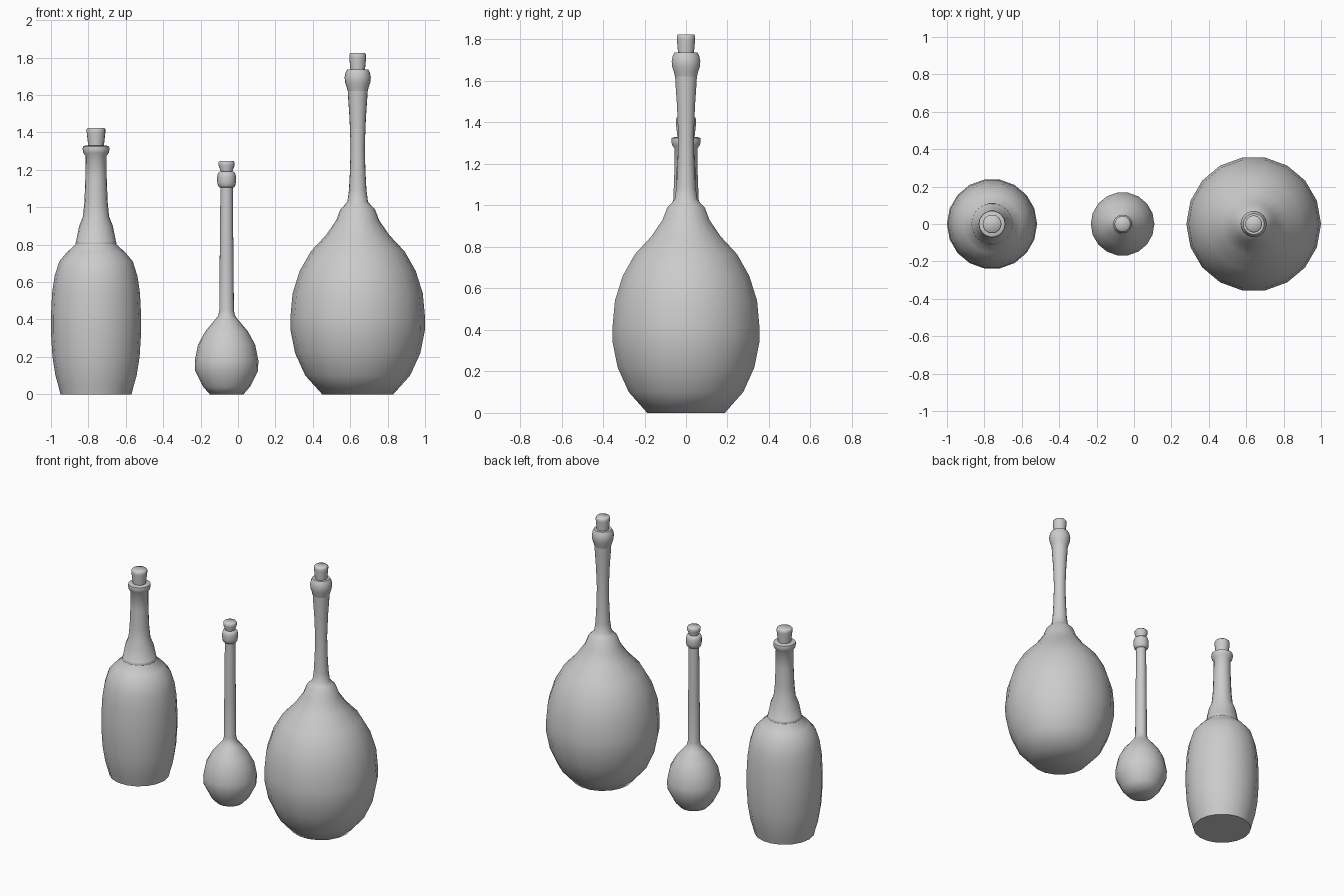
import bpy, bmesh, math

SIDES = 18


def lathe(name, cx, profile):
    """Revolve (radius, height) points around a vertical axis and cap both ends."""
    bm = bmesh.new()
    rings = []
    for r, z in profile:
        rings.append([bm.verts.new((cx + r * math.cos(2 * math.pi * i / SIDES),
                                    r * math.sin(2 * math.pi * i / SIDES), z))
                      for i in range(SIDES)])
    for a, b in zip(rings, rings[1:]):
        for i in range(SIDES):
            j = (i + 1) % SIDES
            bm.faces.new((a[i], a[j], b[j], b[i]))
    bm.faces.new(rings[0][::-1])
    bm.faces.new(rings[-1])
    mesh = bpy.data.meshes.new(name)
    bm.to_mesh(mesh)
    bm.free()
    obj = bpy.data.objects.new(name, mesh)
    bpy.context.collection.objects.link(obj)
    bpy.ops.object.select_all(action='DESELECT')
    obj.select_set(True)
    bpy.context.view_layer.objects.active = obj
    bpy.ops.object.shade_smooth_by_angle(angle=math.radians(55))
    return obj


def stopper(name, cx, r0, r1, z0, z1):
    """Tapered cork with a softened top edge, sunk a little into the neck."""
    lathe(name, cx, [(r0 * 0.95, z0 - 0.05), (r0, z0), (r1, z1 - 0.025),
                     (r1, z1 - 0.008), (r1 - 0.006, z1)])


# Barrel-shaped bottle with stepped collar
X = -0.759
lathe("barrel_bottle", X, [
    (0.190, 0), (0.200, 0.04), (0.217, 0.10), (0.233, 0.20), (0.241, 0.33),
    (0.241, 0.42), (0.235, 0.54), (0.222, 0.63), (0.197, 0.71), (0.155, 0.76),
    (0.110, 0.80), (0.090, 0.90), (0.070, 0.95), (0.062, 1.03), (0.057, 1.16),
    (0.056, 1.275), (0.068, 1.29), (0.072, 1.31), (0.070, 1.325), (0.055, 1.33)])
for i, (r, z0, z1) in enumerate([(0.110, 0.797, 0.83), (0.101, 0.83, 0.862),
                                 (0.088, 0.862, 0.90)]):
    lathe(f"barrel_collar_{i + 1}", X, [(r - 0.003, z0), (r, z0 + 0.008),
                                        (r - 0.005, z1 - 0.006), (r - 0.012, z1)])
stopper("barrel_stopper", X, 0.042, 0.050, 1.33, 1.425)

# Small long-necked flask
X = -0.061
lathe("small_flask", X, [
    (0.090, 0), (0.125, 0.04), (0.168, 0.125), (0.170, 0.18), (0.153, 0.265),
    (0.115, 0.335), (0.065, 0.395), (0.045, 0.42), (0.039, 0.45), (0.037, 0.70),
    (0.034, 1.00), (0.033, 1.108)])
lathe("small_flask_lip", X, [
    (0.038, 1.106), (0.046, 1.115), (0.050, 1.135), (0.050, 1.165),
    (0.046, 1.183), (0.037, 1.19)])
stopper("small_stopper", X, 0.030, 0.043, 1.19, 1.248)

# Large round flask
X = 0.64
lathe("large_flask", X, [
    (0.190, 0), (0.280, 0.10), (0.335, 0.22), (0.359, 0.34), (0.360, 0.41),
    (0.348, 0.54), (0.310, 0.66), (0.250, 0.765), (0.170, 0.85), (0.115, 0.93),
    (0.092, 0.99), (0.072, 1.01), (0.055, 1.03), (0.047, 1.09), (0.041, 1.20),
    (0.038, 1.33), (0.044, 1.48), (0.051, 1.58), (0.054, 1.635)])
lathe("large_flask_lip", X, [
    (0.053, 1.62), (0.060, 1.645), (0.068, 1.67), (0.070, 1.695),
    (0.065, 1.72), (0.056, 1.737)])
stopper("large_stopper", X, 0.039, 0.045, 1.737, 1.825)
